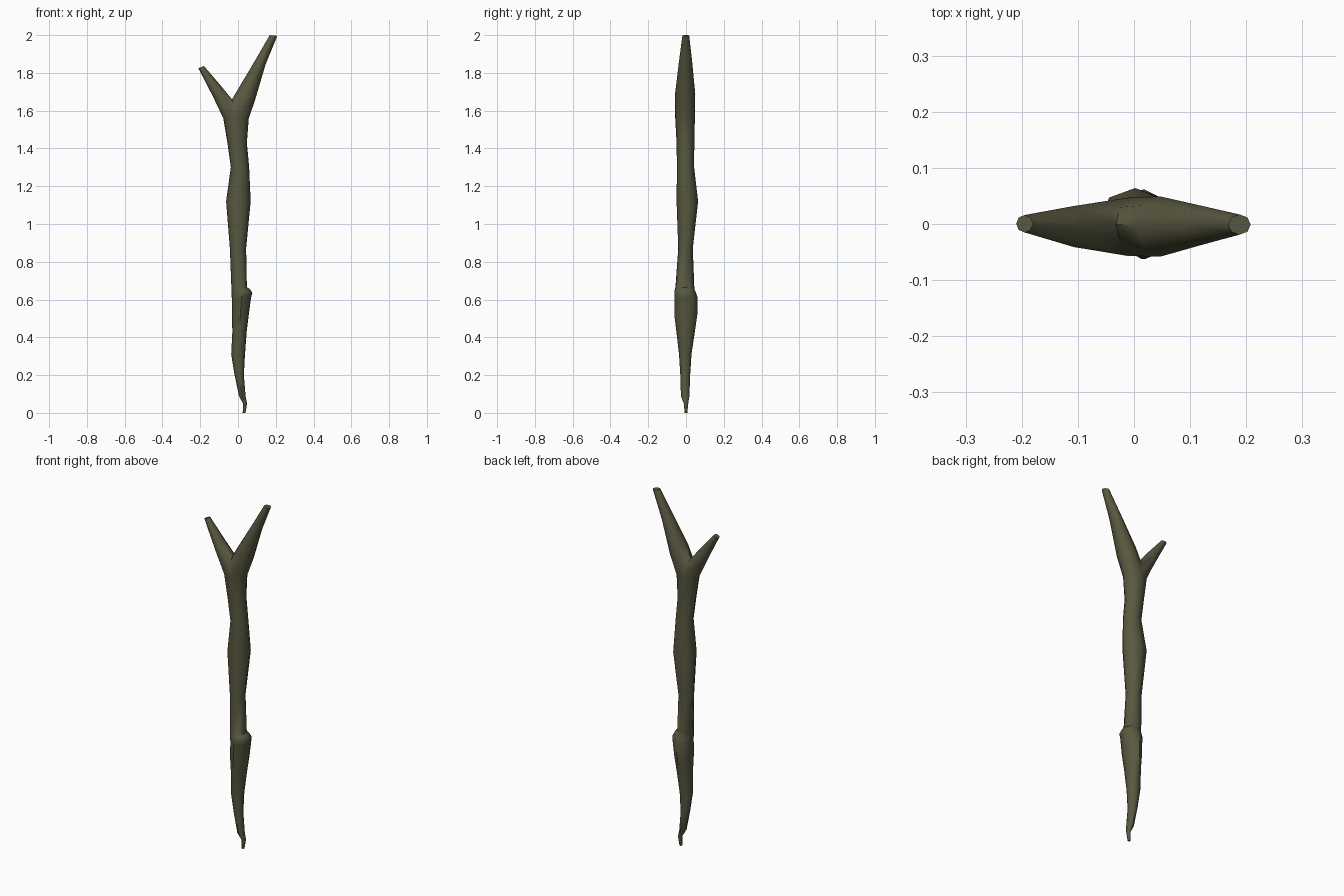
import bpy, bmesh, math

N = 8
wood = bpy.data.materials.new("olive_brown_wood")
wood.diffuse_color = (0.1, 0.098, 0.052, 1)
bm = bmesh.new()


def ring(xl, zl, xr, zr, y0, y1):
    """Eight-sided section spanning left point to right point and y0 to y1."""
    out = []
    for i in range(N):
        a = 2 * math.pi * i / N
        t = 0.5 + 0.5 * math.cos(a)
        y = (y0 + y1) / 2 + (y1 - y0) / 2 * math.sin(a)
        out.append(bm.verts.new((xl + (xr - xl) * t, y, zl + (zr - zl) * t)))
    return out


def bridge(a, b):
    for i in range(N):
        j = (i + 1) % N
        bm.faces.new((a[i], a[j], b[j], b[i]))


def loft(start, rings):
    for r in rings:
        bridge(start, r)
        start = r
    return start


# Trunk sections: z, x left, x right, y back/front extents
trunk = [
    (0.00, 0.025, 0.040, -0.007, 0.007),
    (0.05, 0.026, 0.048, -0.012, 0.012),
    (0.09, 0.005, 0.040, -0.027, 0.018),
    (0.20, -0.018, 0.031, -0.030, 0.022),
    (0.31, -0.036, 0.037, -0.037, 0.029),
    (0.43, -0.030, 0.046, -0.051, 0.047),
    (0.52, -0.032, 0.057, -0.062, 0.060),
    (0.61, -0.033, 0.069, -0.062, 0.062),
    (0.635, -0.034, 0.076, -0.062, 0.053),   # knot
    (0.655, -0.035, 0.064, -0.059, 0.045),
    (0.664, -0.035, 0.047, -0.056, 0.044),
    (0.87, -0.043, 0.043, -0.041, 0.036),
    (1.12, -0.063, 0.067, -0.050, 0.064),
    (1.30, -0.038, 0.059, -0.048, 0.043),
    (1.43, -0.056, 0.047, -0.050, 0.044),
    (1.56, -0.078, 0.057, -0.057, 0.047),
]
rings = [ring(l, z, r, z, a, b) for z, l, r, a, b in trunk]
bm.faces.new(rings[0][::-1])
top = loft(rings[0], rings[1:])

# Fork saddle: shared by both branches
cb = bm.verts.new((-0.025, 0.030, 1.635))
cm = bm.verts.new((-0.032, 0.000, 1.660))
cf = bm.verts.new((-0.025, -0.036, 1.635))
right_base = [top[0], top[1], top[2], cb, cm, cf, top[6], top[7]]
left_base = [cm, cb, top[2], top[3], top[4], top[5], top[6], cf]

# Tall right branch and short left branch
right_end = loft(right_base, [
    ring(0.005, 1.722, 0.090, 1.655, -0.058, 0.049),
    ring(0.090, 1.865, 0.146, 1.845, -0.038, 0.033),
    ring(0.168, 2.000, 0.208, 1.996, -0.019, 0.017)])
left_end = loft(left_base, [
    ring(-0.130, 1.670, -0.085, 1.725, -0.041, 0.032),
    ring(-0.210, 1.825, -0.180, 1.836, -0.015, 0.016)])
bm.faces.new(right_end)
bm.faces.new(left_end)

bmesh.ops.recalc_face_normals(bm, faces=bm.faces[:])
mesh = bpy.data.meshes.new("forked_staff")
bm.to_mesh(mesh)
bm.free()
mesh.materials.append(wood)
staff = bpy.data.objects.new("forked_staff", mesh)
bpy.context.collection.objects.link(staff)
bpy.context.view_layer.objects.active = staff
staff.select_set(True)
bpy.ops.object.shade_smooth_by_angle(angle=math.radians(50))
